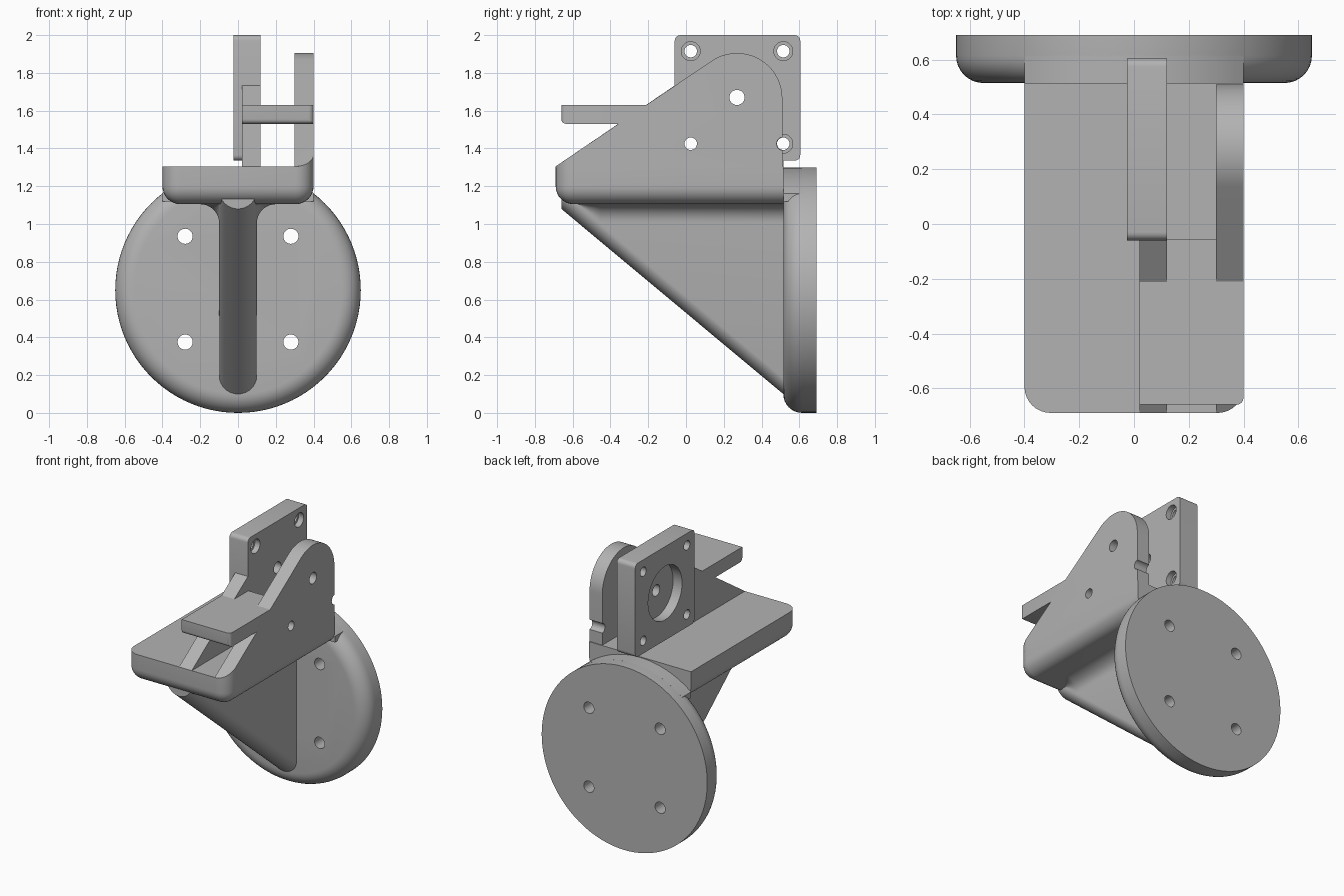
import bpy, bmesh, math

if "Cube" in bpy.data.objects:
    bpy.data.objects.remove(bpy.data.objects["Cube"])

grey = bpy.data.materials.new("plain grey")
grey.diffuse_color = (0.45, 0.45, 0.45, 1)
grey.use_nodes = True
grey.node_tree.nodes["Principled BSDF"].inputs["Base Color"].default_value = grey.diffuse_color


def finish(bm, name):
    bmesh.ops.recalc_face_normals(bm, faces=bm.faces)
    me = bpy.data.meshes.new(name)
    bm.to_mesh(me)
    bm.free()
    ob = bpy.data.objects.new(name, me)
    bpy.context.collection.objects.link(ob)
    me.materials.append(grey)
    return ob


def circle(a, b, r, n=32):
    return [(a + r * math.cos(2 * math.pi * i / n), b + r * math.sin(2 * math.pi * i / n)) for i in range(n)]


def arc(a, b, r, d0, d1, n=12):
    return [(a + r * math.cos(math.radians(d0 + (d1 - d0) * i / n)),
             b + r * math.sin(math.radians(d0 + (d1 - d0) * i / n))) for i in range(n + 1)]


def rect(a0, a1, b0, b1):
    return [(a0, b0), (a1, b0), (a1, b1), (a0, b1)]


def prism(name, pts, axis, lo, hi, round_edge=None, radius=0.1, seg=8):
    """Extrude a profile along an axis; round the edges picked by a rule on both end points."""
    place = {'x': lambda p, t: (t, p[0], p[1]),
             'y': lambda p, t: (p[0], t, p[1]),
             'z': lambda p, t: (p[0], p[1], t)}[axis]
    bm = bmesh.new()
    rings = [[bm.verts.new(place(p, t)) for p in pts] for t in (lo, hi)]
    n = len(pts)
    bm.faces.new(rings[0])
    bm.faces.new(rings[1])
    for i in range(n):
        j = (i + 1) % n
        bm.faces.new((rings[0][i], rings[0][j], rings[1][j], rings[1][i]))
    bmesh.ops.recalc_face_normals(bm, faces=bm.faces)
    if round_edge:
        picked = [e for e in bm.edges if round_edge(e.verts[0].co, e.verts[1].co)]
        bmesh.ops.bevel(bm, geom=picked, offset=radius, segments=seg, profile=0.5, affect='EDGES')
    return finish(bm, name)


def cut(ob, *cutters):
    for c in cutters:
        m = ob.modifiers.new("cut", 'BOOLEAN')
        m.operation, m.solver, m.object = 'DIFFERENCE', 'EXACT', c
        bpy.context.view_layer.objects.active = ob
        bpy.ops.object.modifier_apply(modifier=m.name)
        bpy.data.objects.remove(c)


def drill(axis, a, b, r, lo, hi):
    return prism("drill", circle(a, b, r), axis, lo, hi)


# mounting disc with rounded front rim and four screw holes
disc = prism("mounting_disc", circle(0, 0.65, 0.65, 96), 'y', 0.515, 0.69,
             lambda p, q: p.y < 0.52 and q.y < 0.52)
cut(disc, *[drill('y', x, z, 0.04, 0.4, 0.8) for x in (-0.28, 0.28) for z in (0.375, 0.935)])

# square-edged top of the disc where it meets the shelf
half = math.degrees(math.asin(0.4 / 0.65))
prism("disc_top_segment", arc(0, 0.65, 0.65, 90 - half, 90 + half, 24) + [(-0.4, 1.12), (0.4, 1.12)],
      'y', 0.515, 0.615)


# shelf, rounded along its underside and front corners
def shelf_edge(p, q):
    bottom = p.z < 1.2 and q.z < 1.2 and not (p.y > 0.5 and q.y > 0.5)
    front_corner = p.y < 0 and q.y < 0 and abs(p.x - q.x) < 0.01
    return bottom or front_corner


prism("shelf", rect(-0.4, 0.4, -0.69, 0.515), 'z', 1.105, 1.305, shelf_edge, 0.095)

# support rib: lofted rounded sections flaring into the shelf
bm = bmesh.new()
rings = []
for zb in (1.08, 1.04, 1.005, 0.97, 0.94, 0.905, 0.1):
    y = -0.66 + (1.08 - zb) * 1.175 / 0.98
    f = max(0.001, min(0.1, 1.005 - zb))
    side = [(0.1 + f, 1.2)]
    side += [(a, max(b, zb + 0.1)) for a, b in arc(0.1 + f, 1.105 - f, f, 90, 180, 8)]
    side += arc(0, zb + 0.1, 0.1, 0, -90, 10)[1:]
    loop = side + [(-a, b) for a, b in side[-2::-1]]
    rings.append([bm.verts.new((a, y, b)) for a, b in loop])
bm.faces.new(rings[0])
bm.faces.new(rings[-1])
for r0, r1 in zip(rings, rings[1:]):
    for i in range(len(r0)):
        j = (i + 1) % len(r0)
        bm.faces.new((r0[i], r0[j], r1[j], r1[i]))
finish(bm, "support_rib")

# outer side wall with rounded head, trimmed to the shelf's front corner
outer = prism("outer_wall", [(-0.69, 1.305), (-0.68, 1.29), (0.51, 1.29)] + arc(0.27, 1.665, 0.24, 0, 124.3, 24),
              'x', 0.3, 0.4)
corner = arc(0.305, -0.595, 0.095, -90, 0) + [(0.45, -0.595), (0.45, -0.75), (0.305, -0.75)]
cut(outer, prism("trim", corner, 'z', 1.2, 1.5),
    drill('x', 0.27, 1.67, 0.04, 0.2, 0.5),
    drill('x', 0.025, 1.425, 0.033, 0.2, 0.5),
    drill('x', 0.515, 1.425, 0.035, 0.2, 0.5))

# inner wall carrying the motor plate
prism("inner_wall", [(-0.69, 1.305), (-0.06, 1.733), (-0.06, 1.365), (-0.03, 1.335),
                     (0.515, 1.335), (0.515, 1.305)], 'x', 0.02, 0.12)

# motor plate: round pocket, centre hole and four counterbored screw holes
plate = prism("motor_plate", rect(-0.06, 0.605, 1.335, 2.0), 'x', -0.025, 0.12,
              lambda p, q: abs(p.x - q.x) > 0.1, 0.03, 5)
cut(plate, prism("pocket", circle(0.27, 1.67, 0.19, 48), 'x', -0.1, 0.045),
    drill('x', 0.27, 1.67, 0.04, 0, 0.2))
for y in (0.025, 0.515):
    for z in (1.425, 1.915):
        cut(plate, drill('x', y, z, 0.033, -0.1, 0.2), drill('x', y, z, 0.05, 0.08, 0.2))


# flat tab bridging both walls
def tab_edge(p, q):
    front = p.y < -0.6 and q.y < -0.6
    return front and ((p.z < 1.6 and q.z < 1.6) or (p.x > 0.3 and q.x > 0.3))


prism("bridge_tab", rect(0.02, 0.4, -0.66, -0.055), 'z', 1.53, 1.63, tab_edge, 0.025, 4)

# smooth the curves, keep the edges crisp
for ob in bpy.context.scene.objects:
    ob.select_set(True)
    bpy.context.view_layer.objects.active = ob
bpy.ops.object.shade_smooth_by_angle(angle=math.radians(30))
